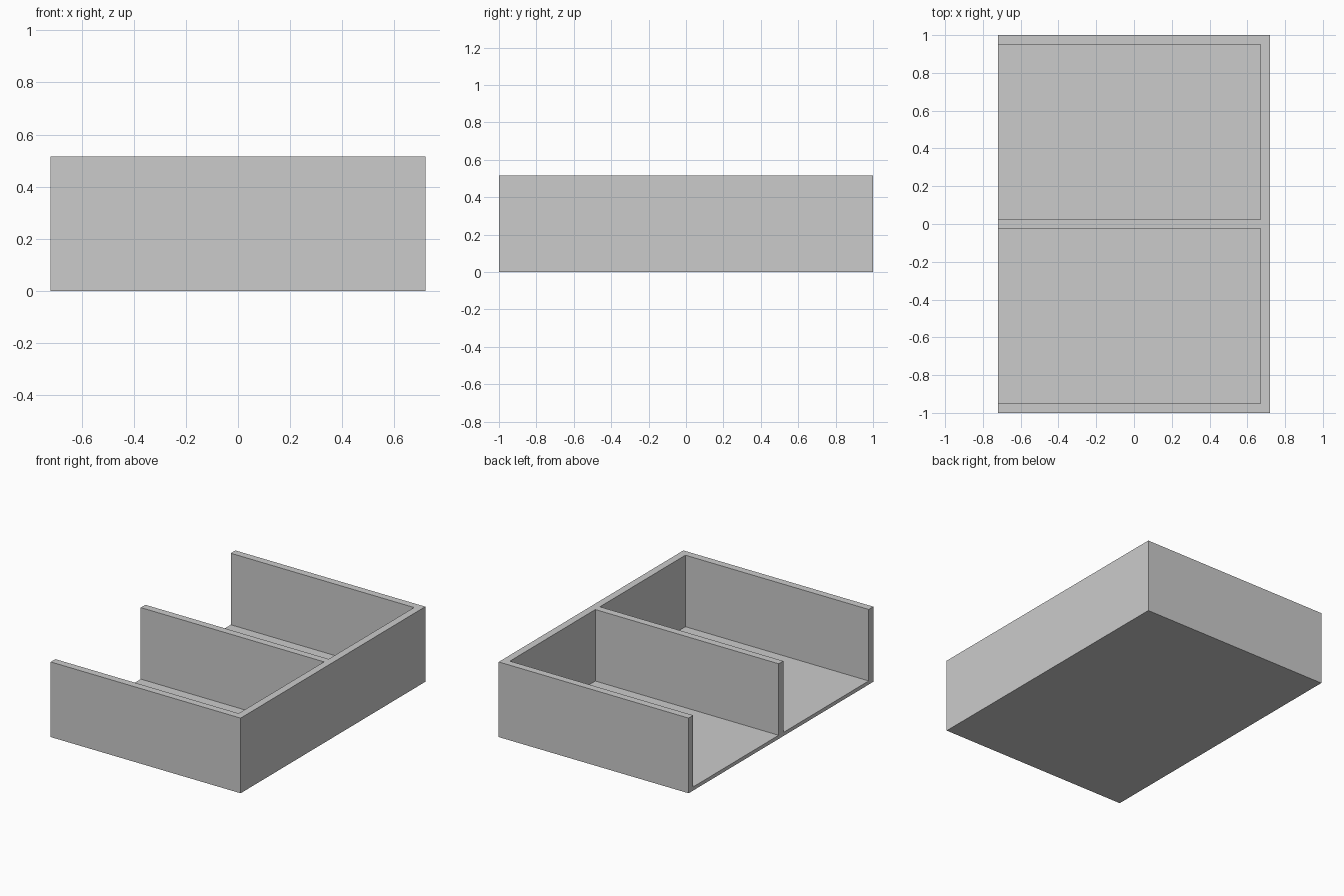
import bpy
import bmesh
from mathutils import Matrix, Vector

if "Cube" in bpy.data.objects:
    bpy.data.objects.remove(bpy.data.objects["Cube"], do_unlink=True)

# Overall sizes
HALF_X, HALF_Y, HEIGHT = 0.72, 1.0, 0.515
WALL, FLOOR = 0.05, 0.025

grey = bpy.data.materials.new("light_grey")
grey.use_nodes = True
colour = (0.6, 0.6, 0.6, 1.0)
grey.diffuse_color = colour
grey.node_tree.nodes["Principled BSDF"].inputs["Base Color"].default_value = colour


def box(name, low, high):
    """Box between two opposite corners."""
    low, high = Vector(low), Vector(high)
    bm = bmesh.new()
    matrix = Matrix.Translation((low + high) / 2) @ Matrix.Diagonal((*(high - low), 1))
    bmesh.ops.create_cube(bm, size=1, matrix=matrix)
    mesh = bpy.data.meshes.new(name)
    bm.to_mesh(mesh)
    bm.free()
    mesh.materials.append(grey)
    obj = bpy.data.objects.new(name, mesh)
    bpy.context.collection.objects.link(obj)
    return obj


# Tray block, open on the -x side once the bays are cut
tray = box("divided_tray", (-HALF_X, -HALF_Y, 0), (HALF_X, HALF_Y, HEIGHT))

# Two bays, leaving outer walls, a central divider and a thin floor
cutters = []
for name, side in (("front_bay", -1), ("back_bay", 1)):
    near, far = sorted((side * WALL / 2, side * (HALF_Y - WALL)))
    cutter = box(name + "_cutter", (-HALF_X - 0.2, near, FLOOR),
                 (HALF_X - WALL, far, HEIGHT + 0.2))
    cutter.hide_render = True
    cut = tray.modifiers.new(name, "BOOLEAN")
    cut.operation = "DIFFERENCE"
    cut.solver = "EXACT"
    cut.object = cutter
    cutters.append(cutter)

# Apply the cuts and remove the cutters
bpy.context.view_layer.update()
graph = bpy.context.evaluated_depsgraph_get()
cut_mesh = bpy.data.meshes.new_from_object(tray.evaluated_get(graph))
tray.modifiers.clear()
tray.data = cut_mesh
for cutter in cutters:
    bpy.data.objects.remove(cutter, do_unlink=True)
